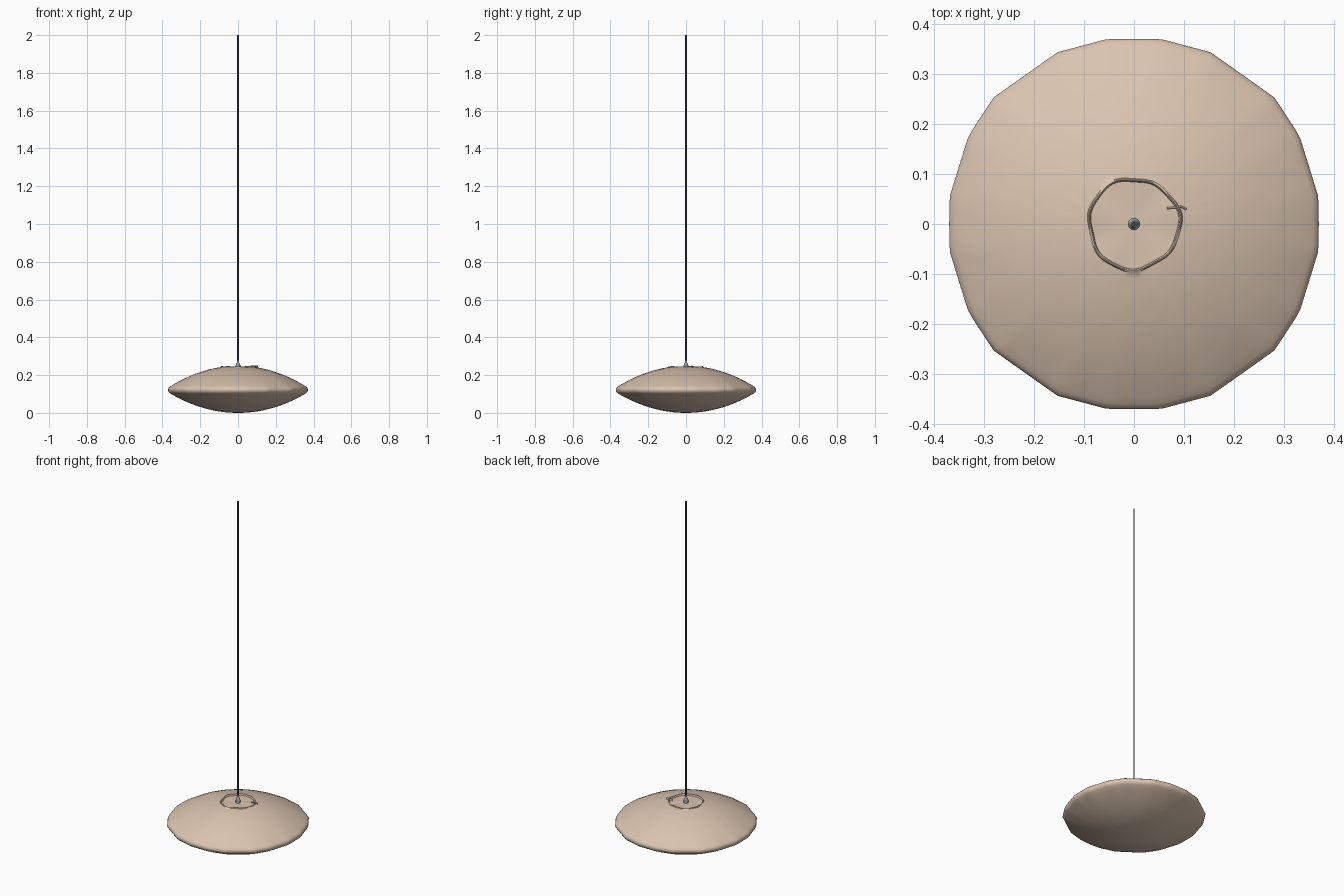
import bpy, bmesh, math, random

if "Cube" in bpy.data.objects:
    bpy.data.objects.remove(bpy.data.objects["Cube"])

random.seed(4)
SEG = 120


def material(name, rgb):
    m = bpy.data.materials.new(name)
    m.diffuse_color = (*rgb, 1)
    m.use_nodes = True
    m.node_tree.nodes["Principled BSDF"].inputs["Base Color"].default_value = m.diffuse_color
    return m


FABRIC = material("beige fabric", (0.70, 0.55, 0.43))
METAL = material("grey metal", (0.33, 0.37, 0.39))
CORD = material("dark cord", (0.09, 0.09, 0.09))

# Stretched-fabric outline: corner angles in one quadrant, mirrored to all four
quad = [(8, .375), (28, .377), (42, .380), (66, .378), (82, .376)]
corners = []
for q in range(4):
    part = quad if q % 2 == 0 else [(90 - a, r) for a, r in reversed(quad)]
    corners += [(math.radians(a + 90 * q), r) for a, r in part]


def outline(t):
    """Radius of the faceted rim at angle t, relative to 0.375."""
    for i, (a, ra) in enumerate(corners):
        b, rb = corners[(i + 1) % len(corners)]
        span = (b - a) % math.tau
        d = (t - a) % math.tau
        if d <= span:
            chord = ra * rb * math.sin(span) / (ra * math.sin(d) + rb * math.sin(span - d))
            return chord / 0.375
    return 1.0


def lathe(name, profile, mat, seg, shape=None, angle=40):
    """Spin (radius, z) points round z; radius 0 closes with a single point."""
    bm = bmesh.new()
    rings = []
    for k, (r, z) in enumerate(profile):
        if r == 0:
            rings.append([bm.verts.new((0, 0, z))] * seg)
            continue
        ring = []
        for i in range(seg):
            t = math.tau * i / seg
            rr, zz = shape(t, r, z) if shape else (r, z)
            ring.append(bm.verts.new((rr * math.cos(t), rr * math.sin(t), zz)))
        rings.append(ring)
    for a, b in zip(rings, rings[1:]):
        for i in range(seg):
            j = (i + 1) % seg
            quadv = list(dict.fromkeys((a[i], a[j], b[j], b[i])))
            bm.faces.new(quadv)
    bmesh.ops.recalc_face_normals(bm, faces=bm.faces)
    me = bpy.data.meshes.new(name)
    bm.to_mesh(me)
    bm.free()
    me.materials.append(mat)
    ob = bpy.data.objects.new(name, me)
    bpy.context.collection.objects.link(ob)
    bpy.ops.object.select_all(action='DESELECT')
    ob.select_set(True)
    bpy.context.view_layer.objects.active = ob
    bpy.ops.object.shade_smooth_by_angle(angle=math.radians(angle))
    return ob


# Irregular opening edge
def opening(t):
    return 1 + 0.025 * math.sin(3 * t + 1) + 0.02 * math.sin(7 * t)


def shade_shape(t, r, z):
    w = (r / 0.375) ** 4
    s = 1 + (outline(t) - 1) * w
    if z > 0.2 and r < 0.1:
        s *= opening(t)
        if r < 0.0925:
            z += 0.0015 * math.sin(5 * t)
    elif 0.1 < r < 0.36:
        z += random.uniform(-0.0003, 0.0003)    # faint fabric ripples
    return r * s, z


# Lens-shaped shade: lower arc, rounded rim, upper arc, rolled opening, recessed cap
N = 18
lower = [(0.362 * i / N, 0.103 * (i / N) ** 2) for i in range(N + 1)]
rim = [(0.370, 0.110), (0.3735, 0.118), (0.3735, 0.126), (0.370, 0.134)]
upper = []
for i in range(N + 1):
    r = 0.362 + (0.094 - 0.362) * i / N
    upper.append((r, 0.249 - 0.109 * (r / 0.362) ** 2))
lip = [(0.092, 0.2455), (0.090, 0.246), (0.088, 0.244), (0.087, 0.237)]
lathe("lamp_shade", lower + rim + upper + lip + [(0, 0.237)], FABRIC, SEG, shade_shape)

# Small torn flap of fabric at the opening
bm = bmesh.new()
pts = [(0.066, 0.032), (0.08, 0.033), (0.094, 0.035), (0.104, 0.030)]
lo = [bm.verts.new((x, y, 0.240)) for x, y in pts]
hi = [bm.verts.new((x, y - 0.003, 0.249)) for x, y in pts]
for i in range(3):
    bm.faces.new((lo[i], lo[i + 1], hi[i + 1], hi[i]))
me = bpy.data.meshes.new("torn_flap")
bm.to_mesh(me)
bm.free()
me.materials.append(FABRIC)
flap = bpy.data.objects.new("torn_flap", me)
bpy.context.collection.objects.link(flap)
flap.modifiers.new("thickness", 'SOLIDIFY').thickness = 0.002

# Metal cord grip on the cap
lathe("cord_grip", [(0, 0.236), (0.012, 0.236), (0.012, 0.254), (0.010, 0.260),
                    (0.006, 0.266), (0.0055, 0.278), (0, 0.278)], METAL, 24)

# Hanging cord
lathe("cord", [(0, 0.25), (0.004, 0.25), (0.004, 2.0), (0, 2.0)], CORD, 12)
